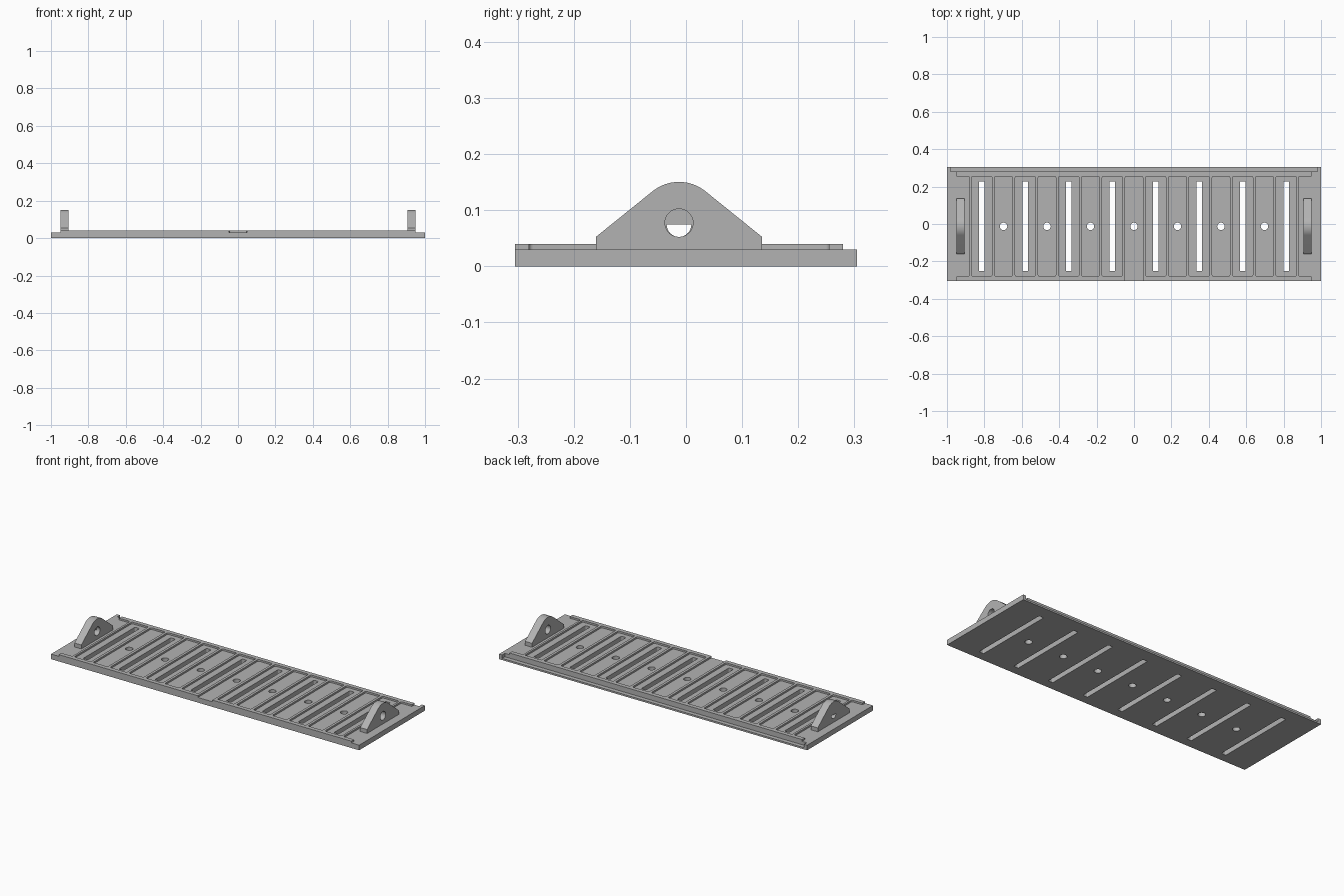
import bpy, bmesh, math
from mathutils import Vector

cube = bpy.data.objects.get("Cube")
if cube:
    bpy.data.objects.remove(cube, do_unlink=True)

grey = bpy.data.materials.new("plain grey")
grey.use_nodes = True
GREY = (0.45, 0.45, 0.45, 1)
grey.diffuse_color = GREY
grey.node_tree.nodes["Principled BSDF"].inputs["Base Color"].default_value = GREY

PITCH = 0.2325           # spacing of slots and holes
MID = -0.0125            # centre line of the working area
FRONT, BACK = -0.28, 0.255


def rounded_rect(x0, x1, y0, y1, r=0.0):
    """Outline of a rectangle, with rounded corners if r is given."""
    if not r:
        return [(x0, y0), (x1, y0), (x1, y1), (x0, y1)]
    centres = [(x1 - r, y1 - r), (x0 + r, y1 - r), (x0 + r, y0 + r), (x1 - r, y0 + r)]
    return [(cx + r * math.cos(a), cy + r * math.sin(a))
            for q, (cx, cy) in enumerate(centres)
            for a in [math.pi / 2 * (q + k / 4) for k in range(5)]]


def circle(cx, cy, r, n=32):
    return [(cx + r * math.cos(2 * math.pi * k / n),
             cy + r * math.sin(2 * math.pi * k / n)) for k in range(n)]


def prisms(name, outlines, lo, hi, along_x=False):
    """Extrude outlines from lo to hi, along z, or along x for (y, z) outlines."""
    bm = bmesh.new()
    for outline in outlines:
        pts = [(lo, a, b) if along_x else (a, b, lo) for a, b in outline]
        face = bm.faces.new([bm.verts.new(p) for p in pts])
        out = bmesh.ops.extrude_face_region(bm, geom=[face])
        step = Vector((hi - lo, 0, 0)) if along_x else Vector((0, 0, hi - lo))
        verts = [v for v in out["geom"] if isinstance(v, bmesh.types.BMVert)]
        bmesh.ops.translate(bm, verts=verts, vec=step)
    bmesh.ops.recalc_face_normals(bm, faces=bm.faces)
    mesh = bpy.data.meshes.new(name)
    bm.to_mesh(mesh)
    bm.free()
    mesh.materials.append(grey)
    obj = bpy.data.objects.new(name, mesh)
    bpy.context.collection.objects.link(obj)
    return obj


def activate(obj):
    bpy.ops.object.select_all(action='DESELECT')
    obj.select_set(True)
    bpy.context.view_layer.objects.active = obj


def cut(obj, cutter):
    mod = obj.modifiers.new("cut", 'BOOLEAN')
    mod.operation, mod.solver, mod.object = 'DIFFERENCE', 'EXACT', cutter
    activate(obj)
    bpy.ops.object.modifier_apply(modifier=mod.name)
    bpy.data.objects.remove(cutter, do_unlink=True)


slot_xs = [(i - 3.5) * PITCH for i in range(8)]
hole_xs = [(i - 3) * PITCH for i in range(7)]

# Base plate: long slots, round holes and a step along the back edge
plate = prisms("base_plate", [rounded_rect(-1, 1, -0.305, 0.305)], 0, 0.03)
openings = [rounded_rect(x - 0.015, x + 0.015, MID - 0.24, MID + 0.24, 0.005) for x in slot_xs]
openings += [circle(x, MID, 0.02) for x in hole_xs]
cut(plate, prisms("opening_cutter", openings, -0.1, 0.1))
cut(plate, prisms("step_cutter", [rounded_rect(-0.98, 0.98, 0.28, 0.4)], 0.01, 0.1))

# Raised frame: rails and ribs left standing between the pockets
frame = prisms("ribbed_frame", [rounded_rect(-0.95, 0.95, -0.305, 0.28)], 0.03, 0.04)
pockets = [rounded_rect(x - 0.054, x + 0.054, FRONT, BACK, 0.008) for x in slot_xs]
pockets += [rounded_rect(x - 0.047, x + 0.047, FRONT if abs(x) > 0.1 else -0.4, BACK, 0.008)
            for x in hole_xs]
pockets += [rounded_rect(0.88, 1.1, FRONT, BACK, 0.008),
            rounded_rect(-1.1, -0.88, FRONT, BACK, 0.008)]
cut(frame, prisms("pocket_cutter", pockets, 0.0, 0.1))

# End brackets: a triangular lug with a rounded top
AXIS, R, HALF, SHOULDER = 0.0755, 0.075, 0.1475, 0.053
reach = math.hypot(HALF, AXIS - SHOULDER)
start = math.acos(R / reach) - math.atan2(AXIS - SHOULDER, HALF)
arc = [start + (math.pi - 2 * start) * k / 20 for k in range(21)]
lug = [(MID - HALF, SHOULDER), (MID - HALF, 0.03), (MID + HALF, 0.03), (MID + HALF, SHOULDER)]
lug += [(MID + R * math.cos(a), AXIS + R * math.sin(a)) for a in arc]

right_bracket = prisms("right_bracket", [lug], -0.95, -0.905, True)
left_bracket = prisms("left_bracket", [lug], 0.905, 0.95, True)

# Full bore in one bracket; inner bore with a half-round outer hole in the other
bore = circle(MID, AXIS + 0.002, 0.025)
half = [(MID + 0.022 * math.cos(a), AXIS - 0.001 + 0.022 * math.sin(a))
        for a in [math.pi * (1 + k / 16) for k in range(17)]]
cut(left_bracket, prisms("bore_cutter", [bore], 0.8, 1.1, True))
cut(right_bracket, prisms("recess_cutter", [bore], -0.928, -0.8, True))
cut(right_bracket, prisms("half_hole_cutter", [half], -1.1, -0.92, True))

for obj in (plate, frame, left_bracket, right_bracket):
    activate(obj)
    bpy.ops.object.shade_smooth_by_angle(angle=math.radians(30))
